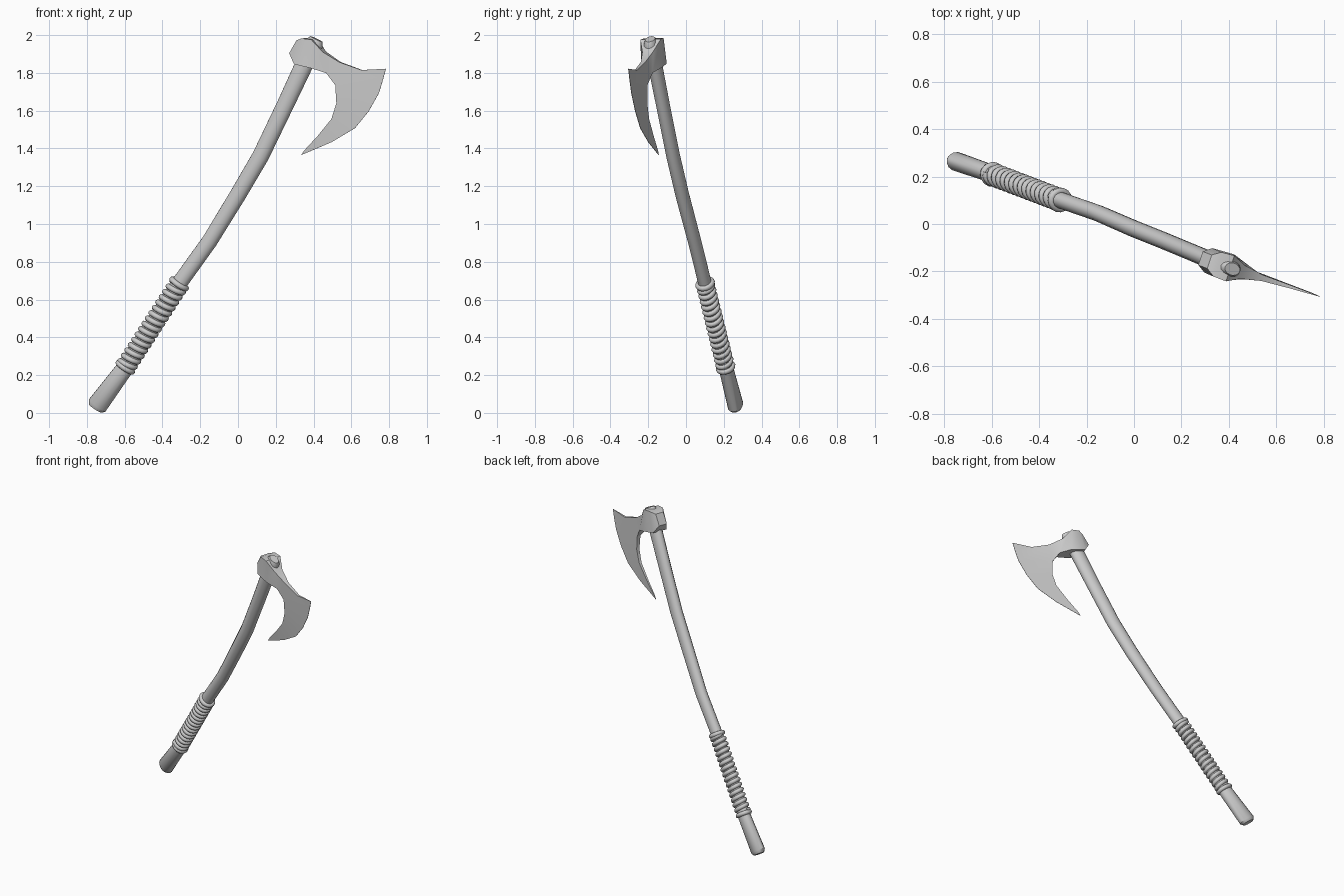
import bpy, bmesh
from math import sin, cos, pi
from mathutils import Vector

if "Cube" in bpy.data.objects:
    bpy.data.objects.remove(bpy.data.objects["Cube"])

# The axe lies in one tilted upright plane; N is its normal
N = Vector((0.326, 1, 0.032)).normalized()


def on_plane(x, z, t=0.0):
    return Vector((x, 0.008 - 0.326 * x - 0.032 * z, z)) + N * t


def make_object(name, bm, angle=0.6):
    bmesh.ops.remove_doubles(bm, verts=bm.verts, dist=1e-5)
    bmesh.ops.recalc_face_normals(bm, faces=bm.faces)
    me = bpy.data.meshes.new(name)
    bm.to_mesh(me)
    bm.free()
    ob = bpy.data.objects.new(name, me)
    bpy.context.collection.objects.link(ob)
    bpy.ops.object.select_all(action='DESELECT')
    bpy.context.view_layer.objects.active = ob
    ob.select_set(True)
    bpy.ops.object.shade_smooth_by_angle(angle=angle)
    return ob


def bridge(bm, loops, close=False, skip=None):
    rows = [[bm.verts.new(p) for p in lp] for lp in loops]
    n = len(rows[0])
    for i in range(len(rows) - (0 if close else 1)):
        a, b = rows[i], rows[(i + 1) % len(rows)]
        for k in range(n):
            if (i, k) != skip:
                bm.faces.new((a[k], a[(k + 1) % n], b[(k + 1) % n], b[k]))
    return rows


def frame(tangent):
    t = tangent.normalized()
    side = N.cross(t).normalized()
    return t, side, t.cross(side)


# Handle: oval section swept along a gentle curve (x, y, z, in-plane radius, across radius)
path = [(-.755, .266, .024, .041, .030), (-.745, .262, .040, .056, .041),
        (-.60, .212, .235, .047, .038), (-.315, .102, .68, .043, .035),
        (-.15, .045, .91, .043, .035), (0, -.02, 1.155, .045, .036),
        (.12, -.068, 1.36, .046, .036), (.25, -.122, 1.63, .047, .036),
        (.36, -.168, 1.865, .050, .037), (.405, -.187, 1.957, .050, .037),
        (.415, -.190, 1.979, .036, .026)]
pts = [Vector(p[:3]) for p in path]
loops = []
for i, p in enumerate(path):
    _, s, u = frame(pts[min(i + 1, len(pts) - 1)] - pts[max(i - 1, 0)])
    loops.append([pts[i] + s * p[3] * cos(2 * pi * k / 14) + u * p[4] * sin(2 * pi * k / 14)
                  for k in range(14)])
bm = bmesh.new()
rows = bridge(bm, loops)
bm.faces.new(rows[0])
bm.faces.new(rows[-1])
make_object("handle", bm)

# Grip cord: a coil round the handle, with a tied ring at each end
low, high = Vector((-.59, .207, .252)), Vector((-.317, .103, .675))
T, S, U = frame(high - low)


def around(axis_point, phi, a, b, r, sides=8):
    radial = (-S * cos(phi) * a + U * sin(phi) * b)
    out = radial.normalized()
    c = axis_point + radial
    return [c + out * r * cos(2 * pi * j / sides) + T * r * sin(2 * pi * j / sides)
            for j in range(sides)]


# U may point to either side; make it face the front so the coil winds the right way
if U.y > 0:
    U = -U
turns, per = 15, 16
loops = [around(low.lerp(high, i / (turns * per)), 2 * pi * i / per, .043, .036, .0145)
         for i in range(turns * per + 1)]
bm = bmesh.new()
rows = bridge(bm, loops)
bm.faces.new(rows[0])
bm.faces.new(rows[-1])
make_object("grip_cord", bm, 1.2)

for name, p in (("lower_grip_ring", low - T * .012), ("upper_grip_ring", high + T * .01)):
    bm = bmesh.new()
    bridge(bm, [around(p, 2 * pi * i / per, .045, .038, .015) for i in range(per)], close=True)
    make_object(name, bm, 1.2)

# Axe head: socket and neck rows (top x, z, bottom x, z, half thickness top and bottom)
neck = [(.318, 1.972, .280, 1.905, .030), (.352, 1.984, .313, 1.848, .054),
        (.405, 1.978, .405, 1.826, .057), (.457, 1.912, .476, 1.80, .030),
        (.540, 1.857, .519, 1.735, .013)]
bm = bmesh.new()
rows = bridge(bm, [[on_plane(a, b, t), on_plane(c, d, t), on_plane(c, d, -t), on_plane(a, b, -t)]
                   for a, b, c, d, t in neck])
bm.faces.new(rows[0])

# Blade: inner edge to cutting edge (inner x, z, outer x, z, half thickness inside)
blade = [(.656, 1.815, .783, 1.822, .007), (.540, 1.857, .768, 1.765, .013),
         (.519, 1.735, .746, 1.693, .013), (.524, 1.640, .693, 1.598, .011),
         (.497, 1.556, .620, 1.508, .009), (.423, 1.466, .497, 1.434, .006),
         (.350, 1.388, .335, 1.365, .003)]
e = .001
rows = bridge(bm, [[on_plane(a, b, t), on_plane(c, d, e), on_plane(c, d, -e), on_plane(a, b, -t)]
                   for a, b, c, d, t in blade], skip=(1, 3))
bm.faces.new(rows[0])
bm.faces.new(rows[-1])
make_object("axe_head", bm, 0.5)
